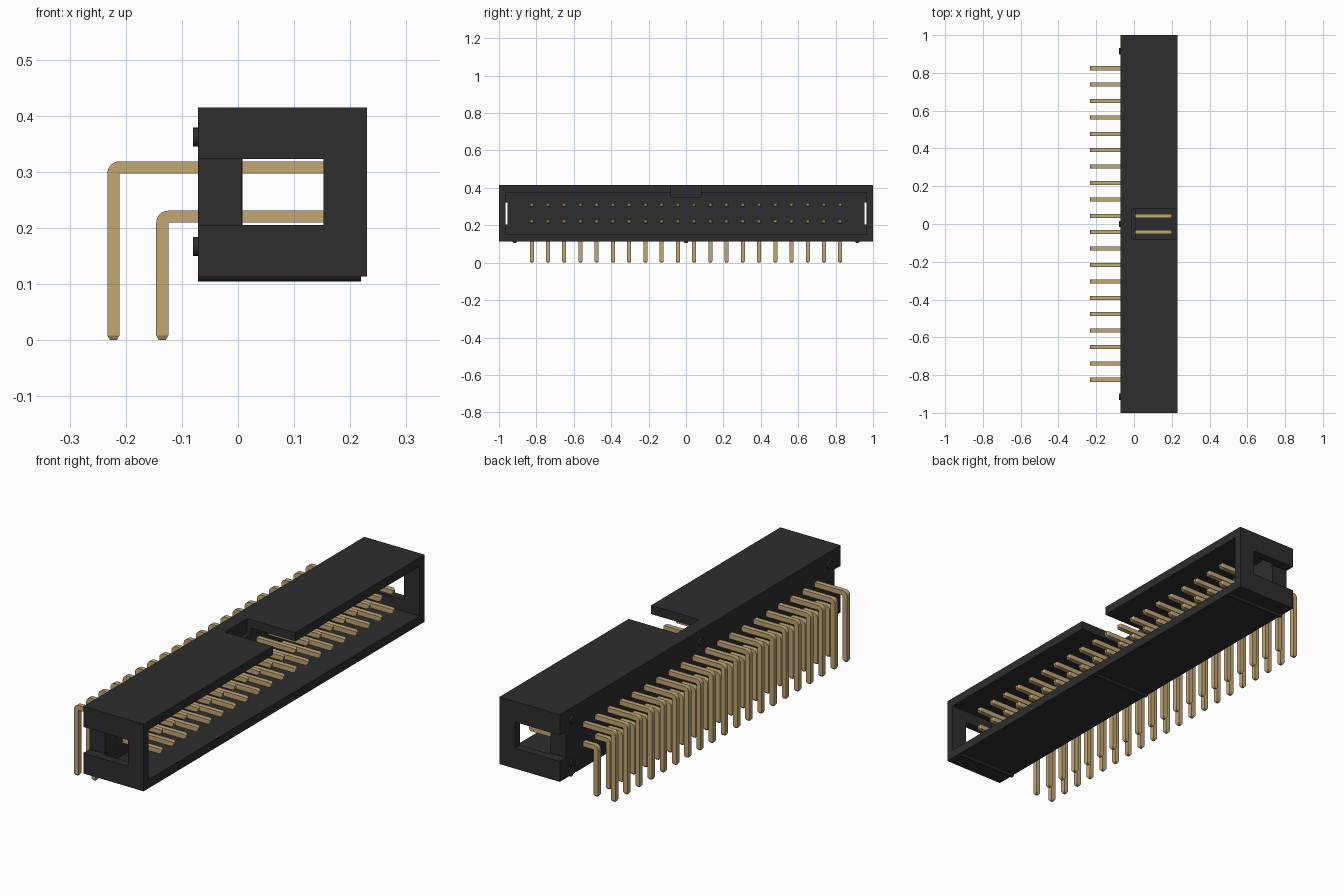
import bpy, bmesh, math
from mathutils import Vector

if "Cube" in bpy.data.objects:
    bpy.data.objects.remove(bpy.data.objects["Cube"], do_unlink=True)


def material(name, rgb):
    m = bpy.data.materials.new(name)
    m.use_nodes = True
    m.diffuse_color = (*rgb, 1)
    m.node_tree.nodes["Principled BSDF"].inputs["Base Color"].default_value = (*rgb, 1)
    return m


BLACK = material("black plastic", (0.027, 0.027, 0.027))
GOLD = material("pale gold", (0.54, 0.385, 0.175))


def add(name, mesh, mat=None):
    ob = bpy.data.objects.new(name, mesh)
    bpy.context.collection.objects.link(ob)
    if mat and not mesh.materials:
        mesh.materials.append(mat)
    return ob


def to_mesh(bm, name):
    bmesh.ops.recalc_face_normals(bm, faces=bm.faces)
    mesh = bpy.data.meshes.new(name)
    bm.to_mesh(mesh)
    bm.free()
    return mesh


def box(name, lo, hi, mat=None):
    bm = bmesh.new()
    bmesh.ops.create_cube(bm, size=1)
    lo, hi = Vector(lo), Vector(hi)
    for v in bm.verts:
        v.co = (lo + hi) / 2 + v.co * (hi - lo)
    return add(name, to_mesh(bm, name), mat)


def rod_x(name, x0, x1, y, z, radius, sides):
    """Cylinder lying along x."""
    bpy.ops.mesh.primitive_cylinder_add(
        vertices=sides, radius=radius, depth=x1 - x0,
        location=((x0 + x1) / 2, y, z), rotation=(0, math.pi / 2, 0))
    ob = bpy.context.object
    ob.name = name
    ob.data.materials.append(BLACK)
    bpy.ops.object.shade_smooth_by_angle()
    return ob


def cut(target, lo, hi):
    cutter = box("cutter", lo, hi, BLACK)
    cutter.hide_render = True
    mod = target.modifiers.new("cut", 'BOOLEAN')
    mod.operation, mod.solver, mod.object = 'DIFFERENCE', 'EXACT', cutter
    bpy.context.view_layer.objects.active = target
    bpy.ops.object.modifier_apply(modifier=mod.name)
    bpy.data.objects.remove(cutter, do_unlink=True)


# Shroud: open towards +x, with a key slot on top and a window in each end
BACK, FRONT, BOTTOM, TOP, FLOOR = -0.071, 0.23, 0.113, 0.415, 0.008
shroud = box("shroud", (BACK, -1, BOTTOM), (FRONT, 1, TOP), BLACK)
cut(shroud, (FLOOR, -0.964, 0.152), (0.3, 0.964, 0.376))
cut(shroud, (-0.01, -0.08, 0.35), (0.3, 0.08, 0.5))
for s in (-1, 1):
    ya, yb = sorted((s * 0.94, s * 1.1))
    cut(shroud, (FLOOR - 0.001, ya, 0.205), (0.152, yb, 0.323))
    ya, yb = sorted((s * 0.955, s * 1.1))
    cut(shroud, (-0.2, ya, 0.205), (FLOOR + 0.002, yb, 0.323))

# Ribs under the shroud and standoff nubs on its back
for label, y in (("front", -0.915), ("middle", 0), ("back", 0.915)):
    rod_x(label + "_rib", BACK, 0.219, y, 0.117, 0.0125, 16)
    for level, z in (("lower", 0.167), ("upper", 0.362)):
        rod_x(f"{label}_{level}_nub", -0.08, BACK + 0.01, y, z, 0.017, 16)


def pin_mesh(name, x, z):
    """Bent square pin: x is the leg centre, z the arm centre."""
    h, tip, narrow = 0.0107, 0.008, 0.55
    inner = Vector((x + h, 0, z - h))
    n = h * narrow
    # Each ring: outer point, inner point, half width
    rings = [((x - n, 0), (x + n, 0), n), ((x - h, tip), (x + h, tip), h)]
    for i in range(7):
        a = math.pi - i * math.pi / 12
        rings.append(((inner.x + 2 * h * math.cos(a), inner.z + 2 * h * math.sin(a)),
                      (inner.x, inner.z), h))
    end = 0.2
    rings += [((end - tip, z + h), (end - tip, z - h), h), ((end, z + n), (end, z - n), n)]
    bm = bmesh.new()
    loops = [[bm.verts.new((p[0], w, p[1])) for p, w in
              ((o, -w), (o, w), (i, w), (i, -w))] for o, i, w in rings]
    for a, b in zip(loops, loops[1:]):
        for k in range(4):
            j = (k + 1) % 4
            bm.faces.new((a[k], a[j], b[j], b[k]))
    bm.faces.new(loops[0])
    bm.faces.new(loops[-1])
    bmesh.ops.remove_doubles(bm, verts=bm.verts, dist=0.0001)
    bmesh.ops.dissolve_degenerate(bm, edges=bm.edges, dist=0.0001)
    return to_mesh(bm, name)


# Two rows of twenty pins
COUNT, PITCH = 20, 0.0868
for row, x, z in (("upper", -0.222, 0.308), ("lower", -0.135, 0.22)):
    mesh = pin_mesh(row + "_pin", x, z)
    for i in range(COUNT):
        pin = add(f"{row}_pin_{i + 1}", mesh, GOLD)
        pin.location.y = (i - (COUNT - 1) / 2) * PITCH
